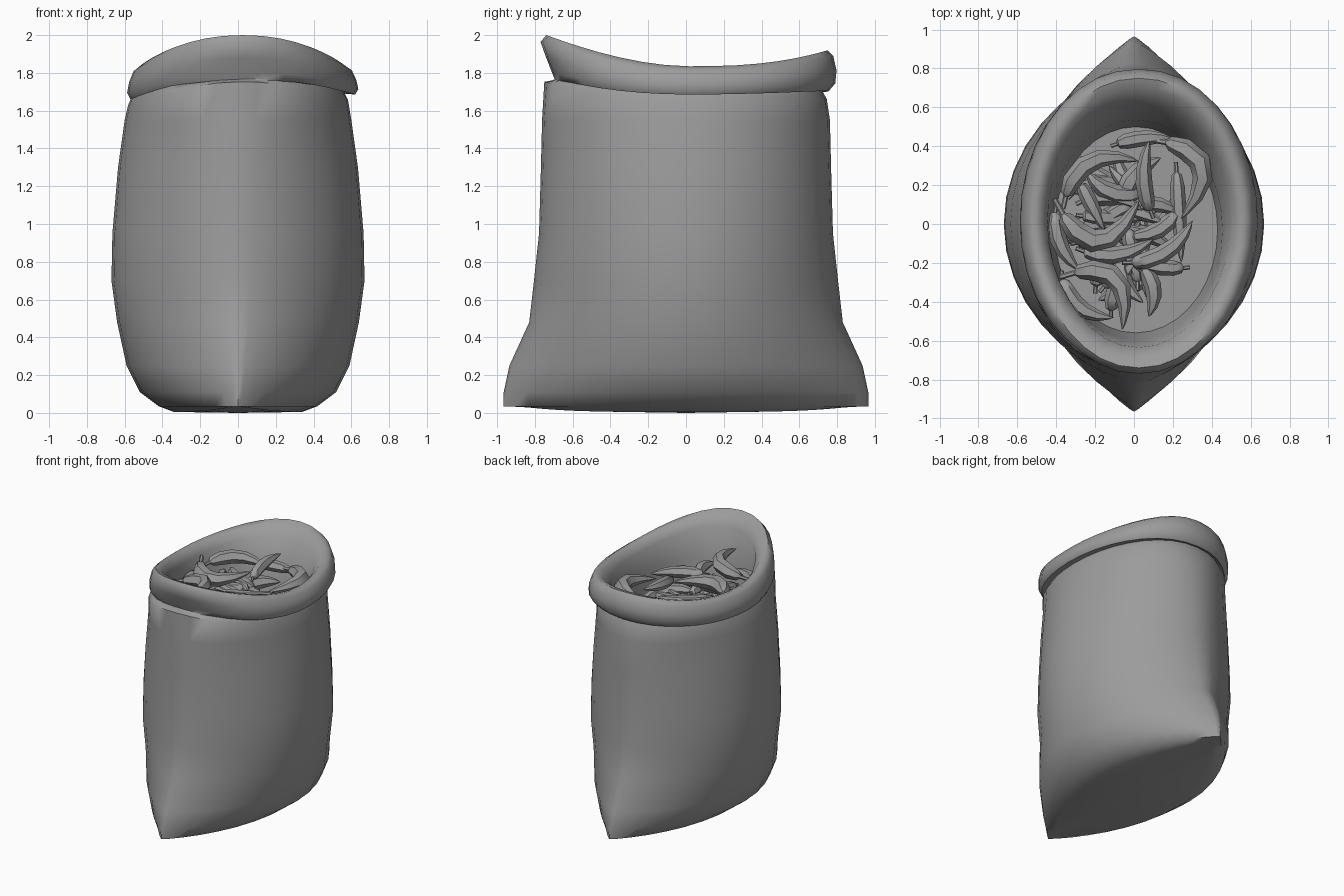
import bpy, bmesh, math, random
from mathutils import Vector

if "Cube" in bpy.data.objects:
    bpy.data.objects.remove(bpy.data.objects["Cube"])

random.seed(7)
SEG = 36


def material(name, rgb):
    m = bpy.data.materials.new(name)
    m.diffuse_color = (*rgb, 1)
    m.use_nodes = True
    m.node_tree.nodes["Principled BSDF"].inputs["Base Color"].default_value = m.diffuse_color
    return m


grey = material("plain grey", (0.33, 0.33, 0.33))


def finish(bm, name, angle):
    bmesh.ops.recalc_face_normals(bm, faces=bm.faces)
    me = bpy.data.meshes.new(name)
    bm.to_mesh(me)
    bm.free()
    ob = bpy.data.objects.new(name, me)
    bpy.context.collection.objects.link(ob)
    me.materials.append(grey)
    bpy.ops.object.select_all(action='DESELECT')
    ob.select_set(True)
    bpy.context.view_layer.objects.active = ob
    bpy.ops.object.shade_smooth_by_angle(angle=math.radians(angle))
    return ob


def skin(bm, rings, cap_a, cap_b):
    # bridge rings and close both ends with a fan
    vs = [[bm.verts.new(p) for p in r] for r in rings]
    n = len(vs[0])
    for a, b in zip(vs, vs[1:]):
        for i in range(n):
            j = (i + 1) % n
            bm.faces.new((a[i], a[j], b[j], b[i]))
    for ring, tip in ((vs[0], cap_a), (vs[-1], cap_b)):
        c = bm.verts.new(tip)
        for i in range(n):
            bm.faces.new((ring[i], ring[(i + 1) % n], c))


def outline(t, a, b, p):
    # p = 1 ellipse, p = 2 pointed lens with seams at front and back
    c, s = math.cos(t), math.sin(t)
    return math.copysign(abs(c) ** p, c) * a, s * b


def rim_top(t):
    s = math.sin(t)
    if s < 0:
        return 1.835 + 0.165 * abs(s) ** 1.8
    return 1.835 + 0.085 * s ** 2.6


def roll_low(t):
    s = math.sin(t)
    return 1.675 + (0.085 if s < 0 else 0.03) * s * s + 0.012 * math.cos(t)


ANG = [2 * math.pi * i / SEG for i in range(SEG)]

# sack body: height, half width, half depth, pointedness
body = [(0.005, .34, .88, 1.9), (0.035, .42, .965, 1.8), (0.11, .52, .965, 1.75),
        (0.25, .59, .935, 1.6), (0.48, .64, .83, 1.4), (0.7, .67, .805, 1.28),
        (0.95, .665, .778, 1.2), (1.3, .635, .768, 1.15), (1.55, .6, .762, 1.1)]
rings = []
for z, a, b, p in body:
    ring = []
    for t in ANG:
        x, y = outline(t, a, b, p)
        lift = 0.03 * abs(math.sin(t)) ** 4 if z < 0.03 else 0
        ring.append((x, y, z + lift))
    rings.append(ring)

# collar, rolled at sides and back, flared at the front:
# height fraction, half width, half depth, front half depth
collar = [(-.2, .582, .745, .75), (.1, .56, .71, .71), (-.01, .595, .74, .71),
          (.18, .612, .775, .725), (.5, .602, .782, .755), (.85, .578, .765, .785),
          (1.0, .545, .735, .755), (.93, .505, .685, .71), (.6, .47, .61, .65)]
for k, (f, a, b, fb) in enumerate(collar):
    shift = 0 if k < 2 else 1
    front_f = (k - 1) * .03 if k < 3 else f
    ring = []
    for t in ANG:
        w = max(0, -math.sin(t)) ** 3
        x, y = outline(t, a, b + (fb - b) * w, .95)
        lo, hi = roll_low(t), rim_top(t)
        frac = f + (front_f - f) * w
        ring.append((x + .025 * shift, y + .015 * shift, lo + (hi - lo) * frac))
    rings.append(ring)

# inside wall of the opening
for z, a, b in ((1.64, .445, .565), (1.42, .42, .53)):
    ring = []
    for t in ANG:
        x, y = outline(t, a, b, 1.0)
        ring.append((x + .01, y - .03, z))
    rings.append(ring)

bm = bmesh.new()
skin(bm, rings, (0, 0, 0), (0, -.03, 1.42))
finish(bm, "sack", 60)


def pepper(x, y, z, heading, half, bend, r, tilt, name):
    # tapered, bowed six-sided pod with a thin stalk at its start
    fwd = Vector((math.cos(heading), math.sin(heading), tilt))
    left = Vector((-math.sin(heading), math.cos(heading), .15))
    mid = Vector((x, y, z))

    def at(s):
        return mid + fwd * half * s + left * bend * (1 - s * s)

    prs = []
    for s, w in ((-1, .25), (-.8, .25), (-.74, .65), (-.5, .95), (-.1, 1), (.3, .88),
                 (.65, .6), (.9, .25)):
        d = (fwd * half - left * bend * 2 * s).normalized()
        side = d.cross(Vector((0, 0, 1))).normalized()
        up = side.cross(d)
        prs.append([at(s) + (side * math.cos(k * math.pi / 3) +
                             up * math.sin(k * math.pi / 3)) * r * w for k in range(6)])
    b = bmesh.new()
    skin(b, prs, at(-1), at(1))
    finish(b, name, 40)


# peppers on top of the pile: x, y, z, heading in degrees, half length, bend
top = [(-.17, .2, 1.72, 32, .23, .13), (-.19, .13, 1.76, 0, .22, -.22),
       (.09, .23, 1.77, 93, .2, .04), (.16, .23, 1.69, -69, .22, .2),
       (.23, .06, 1.59, -87, .26, 0), (.12, -.09, 1.71, 31, .21, -.07),
       (-.22, -.41, 1.76, -41, .21, .18), (.12, -.2, 1.67, 172, .17, .02),
       (.05, -.34, 1.67, -80, .14, .05), (-.34, -.07, 1.66, -70, .18, -.05),
       (-.24, -.36, 1.67, -42, .18, -.08), (.04, .42, 1.68, 7, .16, .02),
       (-.22, .1, 1.65, -63, .15, 0), (-.1, -.1, 1.66, 7, .2, -.06)]
for i, (x, y, z, h, half, bend) in enumerate(top):
    pepper(x, y, z, math.radians(h), half, bend, .04 + .09 * abs(bend),
           .15 if i in (2, 6) else 0, "top_pepper_%d" % (i + 1))

# peppers filling the layer below
for i in range(34):
    t, q = random.uniform(0, 6.28), math.sqrt(random.random())
    pepper(-.08 + .21 * q * math.cos(t), -.05 + .33 * q * math.sin(t),
           random.uniform(1.5, 1.64), random.uniform(0, 6.28), .17,
           random.uniform(-.08, .08), random.uniform(.04, .052),
           random.uniform(-.2, .2), "lower_pepper_%d" % (i + 1))
